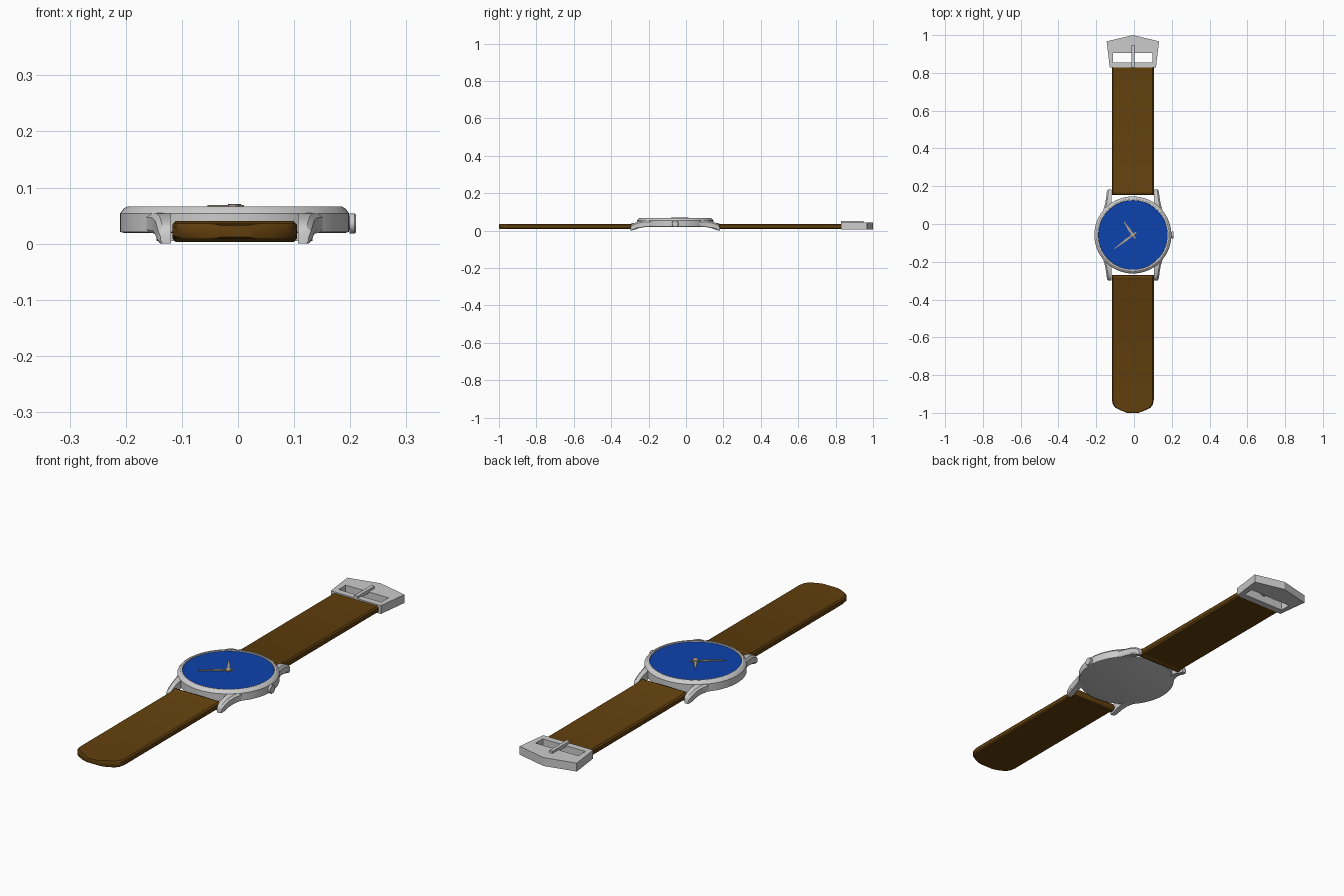
import bpy, bmesh, math
from mathutils import Vector

if "Cube" in bpy.data.objects:
    bpy.data.objects.remove(bpy.data.objects["Cube"])

CX, CY = -0.006, -0.058   # watch centre


def material(name, rgb):
    m = bpy.data.materials.new(name)
    m.diffuse_color = (*rgb, 1)
    m.use_nodes = True
    m.node_tree.nodes["Principled BSDF"].inputs["Base Color"].default_value = m.diffuse_color
    return m


BROWN = material("leather", (0.12, 0.05, 0.004))
BLUE = material("dial_blue", (0.004, 0.055, 0.42))
TAN = material("hand_metal", (0.42, 0.36, 0.28))


def finish(name, bm, mat=None, smooth=True):
    bmesh.ops.recalc_face_normals(bm, faces=bm.faces)
    me = bpy.data.meshes.new(name)
    bm.to_mesh(me)
    bm.free()
    ob = bpy.data.objects.new(name, me)
    bpy.context.collection.objects.link(ob)
    if mat:
        me.materials.append(mat)
    if smooth:
        bpy.ops.object.select_all(action='DESELECT')
        ob.select_set(True)
        bpy.context.view_layer.objects.active = ob
        bpy.ops.object.shade_smooth_by_angle(angle=math.radians(30))
    return ob


def loft(bm, rings):
    """Skin a row of equal rings and cap both ends."""
    rows = [[bm.verts.new(p) for p in r] for r in rings]
    n = len(rows[0])
    for a, b in zip(rows, rows[1:]):
        for i in range(n):
            j = (i + 1) % n
            bm.faces.new((a[i], a[j], b[j], b[i]))
    bm.faces.new(rows[0])
    bm.faces.new(rows[-1])


def circle(r, z, n=64):
    return [(CX + r * math.cos(2 * math.pi * i / n), CY + r * math.sin(2 * math.pi * i / n), z)
            for i in range(n)]


def turned(name, profile, mat=None, n=64):
    bm = bmesh.new()
    loft(bm, [circle(r, z, n) for r, z in profile])
    return finish(name, bm, mat)


def prism(name, outline, z0, z1, mat=None):
    bm = bmesh.new()
    loft(bm, [[(x, y, z) for x, y in outline] for z in (z0, z1)])
    return finish(name, bm, mat)


# Case with bezel and sunken seat, and the dial
turned("case", [(0.197, 0.019), (0.204, 0.021), (0.204, 0.054), (0.198, 0.062),
                (0.191, 0.0665), (0.184, 0.0665), (0.182, 0.058)])
turned("dial", [(0.183, 0.055), (0.183, 0.062)], BLUE)

# Four lugs: distance from centre, outer x, bottom z, top z
SECTIONS = [(0.095, 0.176, 0.020, 0.055), (0.13, 0.157, 0.020, 0.055),
            (0.165, 0.147, 0.018, 0.054), (0.195, 0.142, 0.012, 0.049),
            (0.22, 0.139, 0.003, 0.040), (0.235, 0.136, 0.000, 0.030),
            (0.240, 0.132, 0.000, 0.020)]
for sx in (-1, 1):
    for sy in (-1, 1):
        bm = bmesh.new()
        loft(bm, [[(CX + sx * x, CY + sy * d, z) for x, z in
                   ((0.113, b), (o - 0.004, b), (o, b + 0.006), (o, t - 0.008),
                    (o - 0.008, t), (0.113, t))] for d, o, b, t in SECTIONS])
        finish("lug", bm)

# Crown along x
bm = bmesh.new()
loft(bm, [[(x, CY + r * math.cos(math.tau * i / 24), 0.036 + r * math.sin(math.tau * i / 24))
           for i in range(24)]
          for x, r in ((0.185, 0.012), (0.199, 0.012), (0.199, 0.018), (0.208, 0.018), (0.21, 0.016))])
finish("crown", bm)


# Straps: rounded section lofted along y, thicker around the spring bar
def strap(name, stations):
    bm = bmesh.new()
    rings = []
    for y, w, z0, z1 in stations:
        c = min(0.006, (z1 - z0) / 3)
        rings.append([(CX + x, y, z) for x, z in
                      ((-w + c, z0), (w - c, z0), (w, z0 + c), (w, z1 - c),
                       (w - c, z1), (-w + c, z1), (-w, z1 - c), (-w, z0 + c))])
    loft(bm, rings)
    finish(name, bm, BROWN)


W = 0.111
END = [(0.211, 0.014, 0.030), (0.215, 0.006, 0.037), (0.224, 0.003, 0.040),
       (0.233, 0.005, 0.038), (0.238, 0.008, 0.036)]
strap("strap_buckle_side", [(CY + d, W, a, b) for d, a, b in END] + [(0.845, W, 0.008, 0.036)])
strap("strap_tip_side", [(CY - d, W, a, b) for d, a, b in END] +
      [(-0.93, W, 0.008, 0.036), (-0.955, 0.106, 0.008, 0.036), (-0.972, 0.094, 0.008, 0.036),
       (-0.988, 0.062, 0.008, 0.036), (-0.996, 0.040, 0.009, 0.035), (-1.0, 0.032, 0.012, 0.032)])

# Buckle: pointed plate with a slot, bridged from outline to hole
bm = bmesh.new()
outer = [(-0.122, 0.828), (0.122, 0.828), (0.139, 0.967), (0, 1.0), (-0.139, 0.967)]
inner = [(-0.104, 0.856), (0.104, 0.856), (0.104, 0.906), (0, 0.906), (-0.104, 0.906)]
grid = [[bm.verts.new((CX + x, y, z)) for x, y in pts]
        for pts, z in ((outer, 0.005), (outer, 0.042), (inner, 0.042), (inner, 0.005))]
for k in range(4):
    a, b = grid[k], grid[(k + 1) % 4]
    for i in range(5):
        j = (i + 1) % 5
        bm.faces.new((a[i], a[j], b[j], b[i]))
finish("buckle", bm, smooth=False)
prism("buckle_pin", [(CX - 0.008, 0.828), (CX + 0.008, 0.828),
                     (CX + 0.008, 0.948), (CX - 0.008, 0.948)], 0.036, 0.052)


# Hands: lance shapes aimed at a tip, plus hub
def hand(name, tip, width, z0, z1):
    c = Vector((CX, CY))
    d = Vector(tip) - c
    n = Vector((-d.y, d.x)).normalized()
    u = d.normalized()
    pts = [c - u * 0.022 + n * width * 0.7, c + n * width * 0.5, c + d * 0.35 + n * width,
           c + d + n * 0.0015, c + d - n * 0.0015, c + d * 0.35 - n * width,
           c - n * width * 0.5, c - u * 0.022 - n * width * 0.7]
    prism(name, [tuple(p) for p in pts], z0, z1, TAN)


hand("minute_hand", (-0.103, -0.130), 0.006, 0.063, 0.066)
hand("hour_hand", (-0.053, 0.012), 0.007, 0.066, 0.069)
turned("hand_hub", [(0.012, 0.061), (0.012, 0.070), (0.010, 0.071)], TAN, 24)
